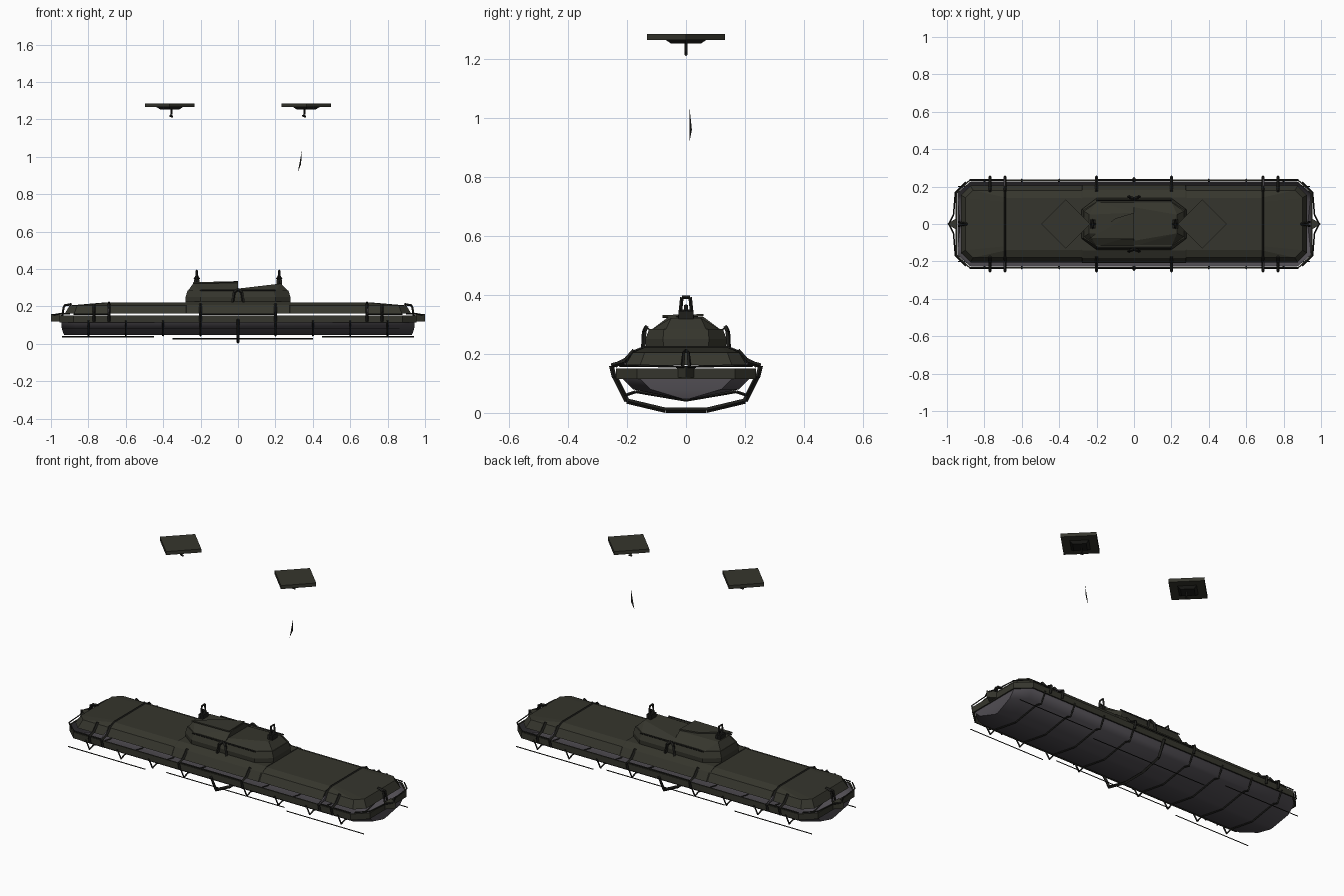
import bpy, bmesh
from mathutils import Vector

cube = bpy.data.objects.get("Cube")
if cube:
    bpy.data.objects.remove(cube, do_unlink=True)


def material(name, rgb):
    m = bpy.data.materials.new(name)
    m.use_nodes = True
    m.diffuse_color = (*rgb, 1)
    m.node_tree.nodes["Principled BSDF"].inputs["Base Color"].default_value = (*rgb, 1)
    return m


OLIVE = material("dark olive", (0.036, 0.036, 0.026))
GREY = material("hull grey", (0.085, 0.078, 0.09))
IRON = material("dark iron", (0.013, 0.013, 0.011))


def finish(name, bm, mat, thickness=0, smooth=False):
    bmesh.ops.recalc_face_normals(bm, faces=bm.faces)
    me = bpy.data.meshes.new(name)
    bm.to_mesh(me)
    bm.free()
    me.materials.append(mat)
    ob = bpy.data.objects.new(name, me)
    bpy.context.collection.objects.link(ob)
    if thickness:
        ob.modifiers.new("shell", 'SOLIDIFY').thickness = thickness
    if smooth:
        bpy.ops.object.select_all(action='DESELECT')
        ob.select_set(True)
        bpy.context.view_layer.objects.active = ob
        bpy.ops.object.shade_smooth_by_angle(angle=0.6)
    return ob


def stack(name, levels, mat, cap=True, **kw):
    """Joins cut-cornered rectangles: (z, half length, half width, cut x, cut y)."""
    bm = bmesh.new()
    rings = []
    for z, hx, hy, cx, cy in levels:
        quarter = [(hx, hy - cy), (hx - cx, hy)]
        pts = quarter + [(-x, y) for x, y in quarter[::-1]]
        pts += [(-x, -y) for x, y in pts]
        rings.append([bm.verts.new((x, y, z)) for x, y in pts])
    for a, b in zip(rings, rings[1:]):
        for i in range(8):
            j = (i + 1) % 8
            bm.faces.new((a[i], a[j], b[j], b[i]))
    if cap:
        bm.faces.new(rings[-1])
    return finish(name, bm, mat, **kw)


def solid(name, points, mat):
    """Convex block through the given points."""
    bm = bmesh.new()
    for p in points:
        bm.verts.new(p)
    bmesh.ops.convex_hull(bm, input=bm.verts[:])
    bmesh.ops.dissolve_limit(bm, angle_limit=0.02, verts=bm.verts[:], edges=bm.edges[:])
    return finish(name, bm, mat)


def box(name, x0, x1, y0, y1, z0, z1, mat):
    return solid(name, [(x, y, z) for x in (x0, x1) for y in (y0, y1) for z in (z0, z1)], mat)


def rods(name, paths, r, mat=IRON):
    """Square bars along each path."""
    bm = bmesh.new()
    for path in paths:
        for p, q in zip(path, path[1:]):
            p, q = Vector(p), Vector(q)
            d = q - p
            mtx = d.to_track_quat('Z', 'Y').to_matrix().to_4x4()
            mtx.translation = (p + q) / 2
            bmesh.ops.create_cone(bm, cap_ends=True, segments=4, radius1=r, radius2=r,
                                  depth=d.length, matrix=mtx)
    return finish(name, bm, mat)


def across(x, half):
    """Full crosswise path from one half given as (y, z) points."""
    return [(x, y, z) for y, z in half] + [(x, -y, z) for y, z in half[::-1]]


SIDES = (-1, 1)

# Open hull and the band around it
stack("hull", [(0.148, 0.945, 0.226, 0.07, 0.06), (0.115, 0.945, 0.215, 0.07, 0.06),
               (0.08, 0.942, 0.18, 0.08, 0.06), (0.047, 0.93, 0.02, 0.08, 0.01)],
      GREY, smooth=True)
stack("rim", [(0.115, 0.955, 0.237, 0.075, 0.07), (0.15, 0.955, 0.237, 0.075, 0.07)],
      OLIVE, cap=False, thickness=0.008)

# Cover over the hull, with a raised middle panel
stack("cover", [(0.163, 0.925, 0.205, 0.05, 0.05), (0.205, 0.9, 0.18, 0.04, 0.04),
                (0.222, 0.7, 0.14, 0.02, 0.02)], OLIVE)
stack("cover_panel", [(0.163, 0.28, 0.209, 0.005, 0.005), (0.207, 0.28, 0.183, 0.005, 0.005),
                      (0.226, 0.28, 0.142, 0.005, 0.005)], OLIVE)
rods("cover_straps", [across(s * 0.69, [(0.207, 0.165), (0.182, 0.206), (0.14, 0.222)])
                      for s in SIDES], 0.005)

# Cabin body, stepped roof and hatch
stack("cabin", [(0.215, 0.28, 0.135, 0.08, 0.06), (0.25, 0.28, 0.138, 0.08, 0.06),
                (0.284, 0.27, 0.125, 0.08, 0.05)], OLIVE)
solid("cabin_roof_right", [(x, s * y, z) for s in SIDES for x, y, z in
      ((-0.27, 0.07, 0.28), (-0.2, 0.12, 0.28), (0, 0.12, 0.28),
       (-0.24, 0.05, 0.322), (0, 0.06, 0.325))], OLIVE)
solid("cabin_roof_left", [(x, s * y, z) for s in SIDES for x, y, z in
      ((0.27, 0.07, 0.28), (0.2, 0.12, 0.28), (0, 0.12, 0.28),
       (0.23, 0.05, 0.322), (0, 0.09, 0.295))], OLIVE)
solid("roof_hatch", [(x, y, z + h) for h in (0, 0.007) for x, y, z in
      ((-0.24, -0.08, 0.322), (0, -0.08, 0.325), (0, 0.06, 0.328), (-0.1, 0.03, 0.325))], OLIVE)
rods("cabin_ladders", [[(-0.03, s * 0.145, 0.215), (-0.02, s * 0.142, 0.275),
                        (0, s * 0.135, 0.292), (0.02, s * 0.142, 0.275),
                        (0.03, s * 0.145, 0.215)] for s in SIDES], 0.008)
rods("cabin_handrails", [[(-0.2, s * 0.128, 0.285), (0.2, s * 0.128, 0.285)]
                         for s in SIDES], 0.004)

# Masts and floating plates, one pair at each end
for s, side in zip(SIDES, ("right", "left")):
    x = s * 0.22
    rods("mast_" + side, [[(x, -0.022, 0.315), (x, -0.014, 0.392), (x, 0.014, 0.392),
                           (x, 0.022, 0.315)],
                          [(x, -0.02, 0.345), (x, 0.02, 0.345)],
                          [(x - 0.012, 0, 0.345), (x, 0, 0.365), (x + 0.012, 0, 0.345)]], 0.006)
    box("mast_base_" + side, x - 0.014, x + 0.014, -0.025, 0.025, 0.31, 0.345, IRON)
    c = s * 0.365
    d = 0.132
    solid("plate_" + side, [(c + dx, dy, z) for z in (1.265, 1.285)
                            for dx, dy in ((d, 0), (0, d), (-d, 0), (0, -d))], OLIVE)
    solid("plate_bracket_" + side,
          [(c + dx * k, dy * k, z) for k, z in ((0.07, 1.265), (0.05, 1.252))
           for dx, dy in ((1, 0), (0, 1), (-1, 0), (0, -1))], IRON)
    h = s * 0.355
    rods("plate_hook_" + side, [[(h, 0, 1.255), (h, 0, 1.225), (h - 0.01, 0, 1.217),
                                 (h + 0.008, 0, 1.215)]], 0.005)

    # Bow point, end post and guard rails
    solid("end_point_" + side, [(s * px, py, z) for z in (0.12, 0.158)
                                for px, py in ((0.95, -0.03), (0.95, 0.03), (1.0, 0))], OLIVE)
    rods("end_post_" + side, [[(s * 0.94, t * 0.012, 0.15), (s * 0.93, t * 0.008, 0.205),
                               (s * 0.89, 0, 0.212)] for t in SIDES], 0.006)
    rods("end_guard_" + side, [[(s * 0.9, t * 0.225, 0.16), (s * 0.955, t * 0.17, 0.16),
                                (s * 0.965, t * 0.05, 0.158), (s * 0.99, 0, 0.155)]
                               for t in SIDES], 0.004)

    # Crosswise gusset wings between cover and rim
    for t, flank in zip(SIDES, ("front", "back")):
        solid("wing_" + side + "_" + flank,
              [(s * px, t * y, z) for px in (0.69, 0.698)
               for y, z in ((0.17, 0.205), (0.17, 0.166), (0.255, 0.163))], GREY)

# Side stays gripping the rim
rods("side_stays", [[(s * x, t * y, z) for y, z in
                     ((0.243, 0.12), (0.253, 0.16), (0.21, 0.172), (0.175, 0.212))]
                    for x in (0.2, 0.69, 0.77) for s in SIDES for t in SIDES], 0.008)
rods("side_rails", [[(a, t * 0.236, 0.157), (b, t * 0.236, 0.157)]
                    for a, b in ((-0.88, -0.69), (-0.2, 0.2), (0.69, 0.88)) for t in SIDES], 0.004)

# Ribs under the hull and the deeper middle bracket
rods("hull_ribs", [across(i * 0.2, [(0.238, 0.125), (0.205, 0.06), (0.17, 0.072), (0, 0.043)])
                   for i in range(-4, 5) if i], 0.005)
rods("middle_bracket", [across(0, [(0.245, 0.13), (0.2, 0.04), (0.07, 0.009)])], 0.009)

# Thin rods slung beneath
rods("slung_rods", [[(a, t * y, z), (b, t * y, z)] for t in SIDES for a, b, y, z in
                    ((-0.94, -0.45, 0.2, 0.038), (0.45, 0.94, 0.2, 0.038),
                     (-0.35, 0.4, 0.15, 0.027))], 0.003)

# Loose sliver hanging below one plate
solid("sliver", [(0.342, 0.012, 1.035), (0.335, 0.02, 0.96), (0.333, 0.012, 0.96),
                 (0.337, 0.013, 0.96), (0.32, 0.012, 0.92)], IRON)
